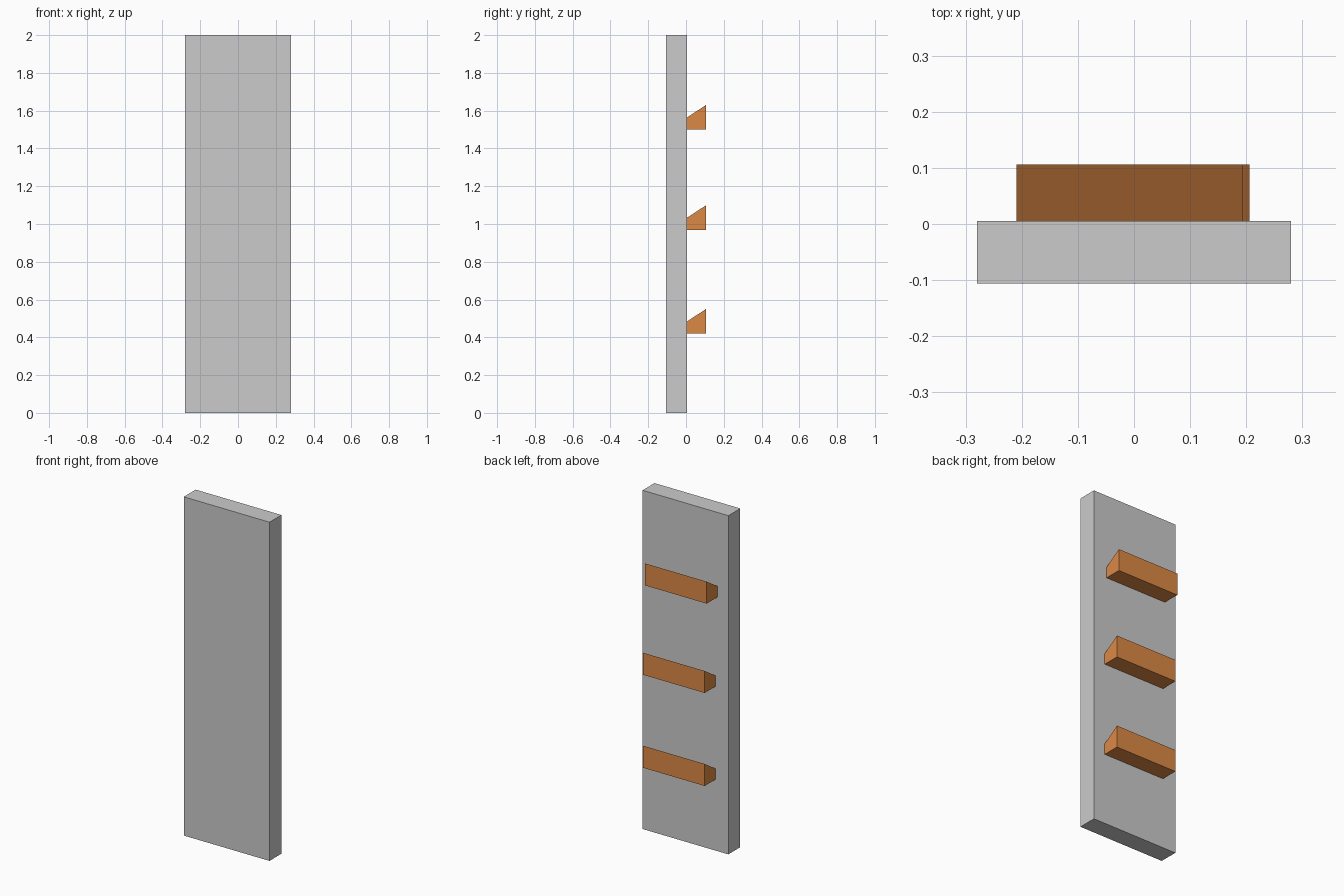
import bpy
import bmesh

if "Cube" in bpy.data.objects:
    bpy.data.objects.remove(bpy.data.objects["Cube"])


def extruded(name, profile, x0, x1, material=None):
    """Extrude a (y, z) profile along x from x0 to x1."""
    bm = bmesh.new()
    face = bm.faces.new([bm.verts.new((x0, y, z)) for y, z in profile])
    result = bmesh.ops.extrude_face_region(bm, geom=[face])
    verts = [v for v in result["geom"] if isinstance(v, bmesh.types.BMVert)]
    bmesh.ops.translate(bm, verts=verts, vec=(x1 - x0, 0, 0))
    bmesh.ops.recalc_face_normals(bm, faces=bm.faces)
    mesh = bpy.data.meshes.new(name)
    bm.to_mesh(mesh)
    bm.free()
    obj = bpy.data.objects.new(name, mesh)
    bpy.context.collection.objects.link(obj)
    if material:
        mesh.materials.append(material)
    return obj


BACK, FRONT, OUTER = 0.005, -0.106, 0.106

wood = bpy.data.materials.new("orange_wood")
wood.diffuse_color = (0.72, 0.25, 0.06, 1)
wood.use_nodes = True
wood.node_tree.nodes["Principled BSDF"].inputs["Base Color"].default_value = wood.diffuse_color

# Upright panel
extruded("panel", [(FRONT, 0), (BACK, 0), (BACK, 2), (FRONT, 2)], -0.28, 0.28)

# Bevelled cleats on the back; the top one sits slightly off to the side
for name, z, x in (("lower_cleat", 0.42, -0.196),
                   ("middle_cleat", 0.969, -0.196),
                   ("upper_cleat", 1.50, -0.209)):
    profile = [(BACK, z), (OUTER, z), (OUTER, z + 0.13), (BACK, z + 0.064)]
    extruded(name, profile, x, x + 0.402, wood)
